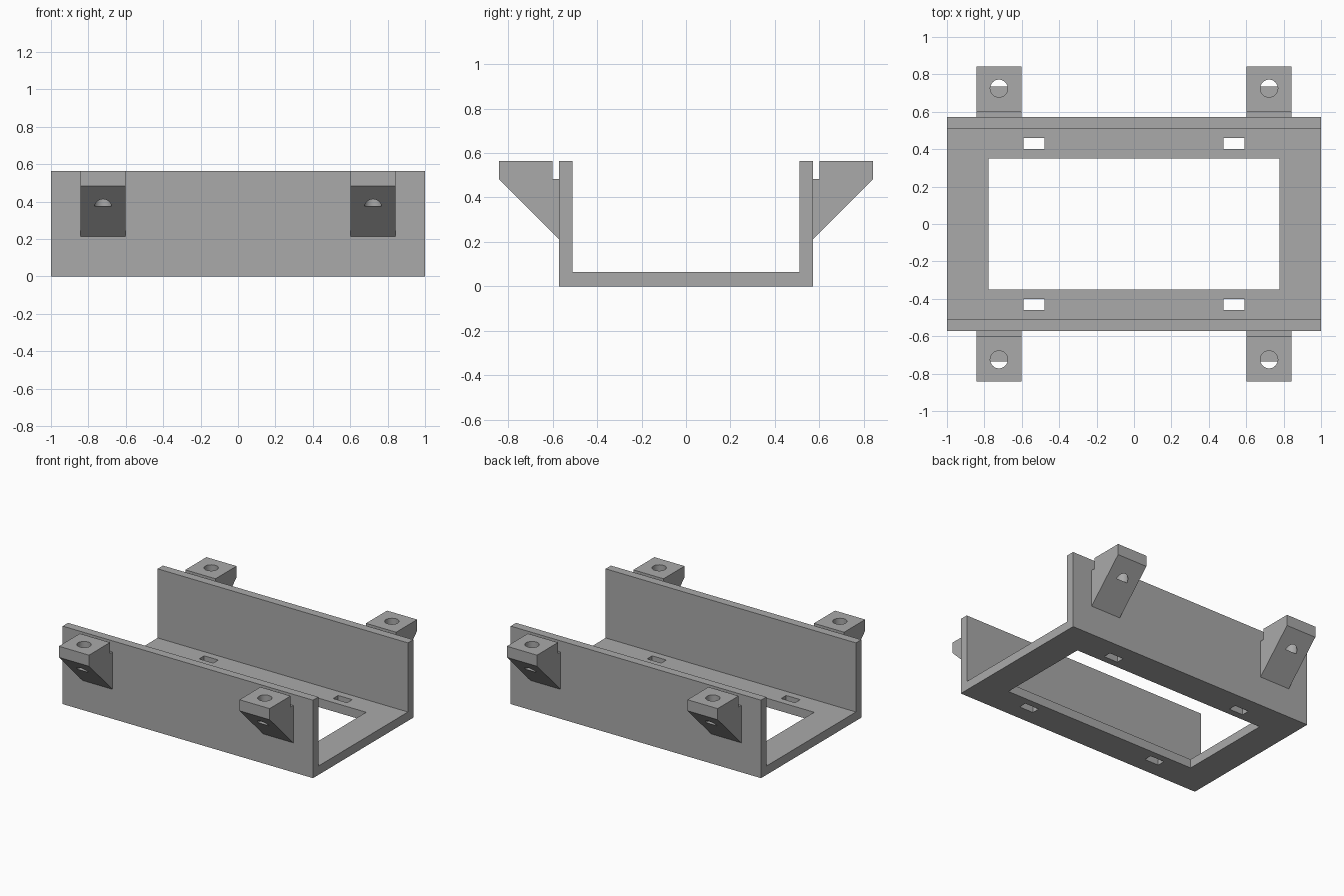
import bpy, bmesh, math
from mathutils import Matrix

if "Cube" in bpy.data.objects:
    bpy.data.objects.remove(bpy.data.objects["Cube"])

grey = bpy.data.materials.new("plain grey")
grey.diffuse_color = (0.4, 0.4, 0.4, 1)
grey.use_nodes = True
grey.node_tree.nodes["Principled BSDF"].inputs["Base Color"].default_value = grey.diffuse_color


def finish(name, bm):
    bmesh.ops.recalc_face_normals(bm, faces=bm.faces)
    mesh = bpy.data.meshes.new(name)
    bm.to_mesh(mesh)
    bm.free()
    mesh.materials.append(grey)
    ob = bpy.data.objects.new(name, mesh)
    bpy.context.collection.objects.link(ob)
    return ob


def extrude_profile(name, points, x0, x1):
    """Extrude a (y, z) outline along x."""
    bm = bmesh.new()
    face = bm.faces.new([bm.verts.new((x0, y, z)) for y, z in points])
    new = bmesh.ops.extrude_face_region(bm, geom=[face])["geom"]
    bmesh.ops.translate(bm, vec=(x1 - x0, 0, 0),
                        verts=[v for v in new if isinstance(v, bmesh.types.BMVert)])
    return finish(name, bm)


def box(name, centre, size):
    bm = bmesh.new()
    bmesh.ops.create_cube(bm, size=1, matrix=Matrix.Translation(centre) @ Matrix.Diagonal((*size, 1)))
    return finish(name, bm)


def cylinder(name, x, y, z0, z1, radius):
    bm = bmesh.new()
    bmesh.ops.create_cone(bm, cap_ends=True, segments=32, radius1=radius, radius2=radius,
                          depth=z1 - z0, matrix=Matrix.Translation((x, y, (z0 + z1) / 2)))
    return finish(name, bm)


def cut(target, cutter):
    mod = target.modifiers.new("cut", "BOOLEAN")
    mod.operation, mod.solver, mod.object = "DIFFERENCE", "EXACT", cutter
    bpy.context.view_layer.objects.active = target
    bpy.ops.object.modifier_apply(modifier=mod.name)
    bpy.data.objects.remove(cutter)


# Open channel: floor plus two side walls
W, INNER, TOP, FLOOR = 0.572, 0.511, 0.563, 0.064
channel = extrude_profile("channel_tray", [
    (-W, 0), (W, 0), (W, TOP), (INNER, TOP), (INNER, FLOOR),
    (-INNER, FLOOR), (-INNER, TOP), (-W, TOP)], -1, 1)

# Large floor opening and four strap slots
cut(channel, box("opening_cutter", (0, 0, 0.03), (1.556, 0.702, 0.2)))
for sx in (-1, 1):
    for sy in (-1, 1):
        cut(channel, box("slot_cutter", (sx * 0.535, sy * 0.43, 0.03), (0.113, 0.058, 0.2)))

# Four wedge brackets, notched beside the wall, each with a blind screw hole
bracket_outline = [(W, 0.213), (0.842, 0.483), (0.842, TOP), (0.602, TOP), (0.602, 0.483), (W, 0.483)]
for sx, side in ((-1, "left"), (1, "right")):
    for sy, end in ((-1, "front"), (1, "back")):
        bracket = extrude_profile(f"{end}_{side}_bracket",
                                  [(sy * y, z) for y, z in bracket_outline],
                                  sx * 0.601, sx * 0.842)
        cut(bracket, cylinder("hole_cutter", sx * 0.722, sy * 0.725, 0.377, 0.7, 0.047))
        bpy.ops.object.select_all(action="DESELECT")
        bracket.select_set(True)
        bpy.context.view_layer.objects.active = bracket
        bpy.ops.object.shade_smooth_by_angle(angle=math.radians(30))
